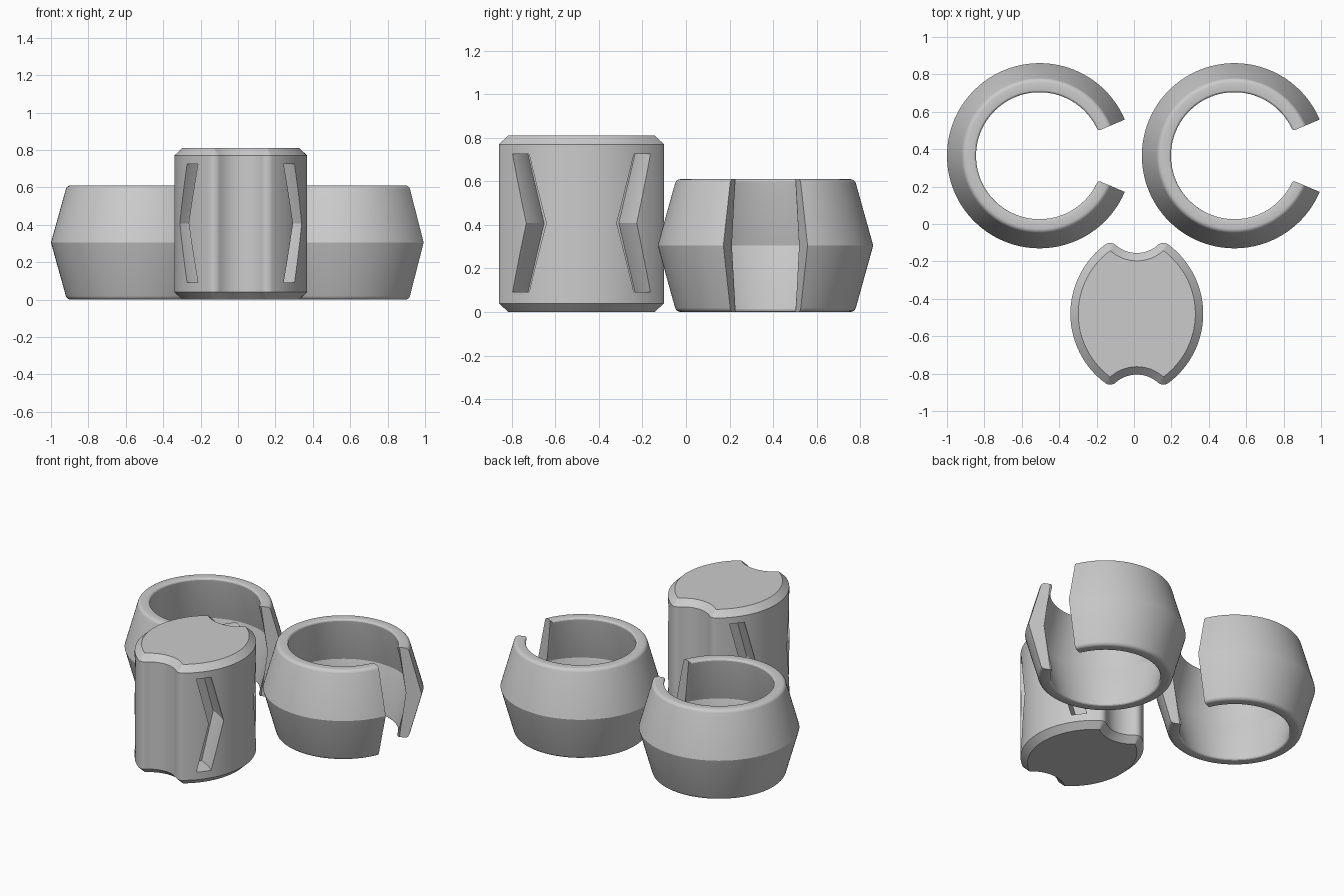
import bpy, bmesh
from math import sin, cos, pi, atan2, hypot, radians, sqrt

cube = bpy.data.objects.get("Cube")
if cube:
    bpy.data.objects.remove(cube)

GREY = (0.6, 0.6, 0.6, 1)
mat = bpy.data.materials.new("light grey")
mat.use_nodes = True
mat.diffuse_color = GREY
mat.node_tree.nodes["Principled BSDF"].inputs["Base Color"].default_value = GREY


def make(name, bm, loc=(0, 0, 0)):
    bmesh.ops.recalc_face_normals(bm, faces=bm.faces)
    mesh = bpy.data.meshes.new(name)
    bm.to_mesh(mesh)
    bm.free()
    mesh.materials.append(mat)
    ob = bpy.data.objects.new(name, mesh)
    ob.location = loc
    bpy.context.collection.objects.link(ob)
    return ob


def loft(bm, rows, closed):
    """Skin rows of points; each row is a closed loop."""
    loops = [[bm.verts.new(p) for p in row] for row in rows]
    for a, b in zip(loops, loops[1:]):
        n = len(a)
        for i in range(n):
            j = (i + 1) % n
            bm.faces.new((a[i], a[j], b[j], b[i]))
    if closed:
        bm.faces.new(loops[0][::-1])
        bm.faces.new(loops[-1])
    return loops


def arc(cx, cy, r, a, b, n):
    return [(cx + r * cos(a + (b - a) * i / n), cy + r * sin(a + (b - a) * i / n))
            for i in range(n + 1)]


def smooth(ob):
    bpy.ops.object.select_all(action='DESELECT')
    ob.select_set(True)
    bpy.context.view_layer.objects.active = ob
    bpy.ops.object.shade_smooth_by_angle(angle=radians(25))


def wall_section(half, clear=0):
    """Chevron wall cross-section as (radius, height about the middle)."""
    i, o = -clear, clear
    return [(0.335 + i, -half), (0.41 + o, -half), (0.495 + o, 0),
            (0.41 + o, half), (0.335 + i, half), (0.415 + i, 0)]


# Open clip rings with rounded rims and rounded inner gap edges
GAP = radians(23)


def clip_ring(name, x):
    bm = bmesh.new()
    n = 96
    angles = [GAP + (2 * pi - 2 * GAP) * k / n for k in range(n + 1)]
    rows = [[(r * cos(a), r * sin(a), z + 0.305) for r, z in wall_section(0.305)]
            for a in angles]
    loops = loft(bm, rows, True)
    rims = [(a[i], b[i]) for a, b in zip(loops, loops[1:]) for i in (0, 1, 3, 4)]
    ends = [(l[i], l[j]) for l in (loops[0], loops[-1]) for i, j in ((4, 5), (5, 0))]
    edges = [bm.edges.get(pair) for pair in rims + ends]
    bmesh.ops.bevel(bm, geom=edges, offset=0.028, segments=4, profile=0.5,
                    affect='EDGES', clamp_overlap=True)
    smooth(make(name, bm, (x, 0.365, 0)))


clip_ring("right_clip_ring", -0.505)
clip_ring("left_clip_ring", 0.537)

# Connector body: two bowed sides, scalloped ends, rounded horns
SIDE_X, SIDE_R = -0.106, 0.461
NOTCH_Y, NOTCH_R, HORN_R = 0.495, 0.17, 0.045


def body_outline(inset):
    # horn centre lies where the offset side and notch circles cross
    r1, r2 = SIDE_R - HORN_R, NOTCH_R + HORN_R
    d = hypot(SIDE_X, NOTCH_Y)
    t = (r1 * r1 - r2 * r2 + d * d) / (2 * d)
    h = sqrt(r1 * r1 - t * t)
    ux, uy = -SIDE_X / d, NOTCH_Y / d
    hx, hy = SIDE_X + t * ux + h * uy, t * uy - h * ux
    a1 = atan2(hy, hx - SIDE_X)
    a2 = atan2(NOTCH_Y - hy, -hx)
    q = arc(SIDE_X, 0, SIDE_R - inset, 0, a1, 20)
    q += arc(hx, hy, HORN_R - inset, a1, a2, 8)[1:]
    q += arc(0, NOTCH_Y, NOTCH_R + inset, a2 - pi, -pi / 2, 10)[1:]
    top = q + [(-x, y) for x, y in q[-2::-1]]
    return top + [(x, -y) for x, y in top[-2:0:-1]]


bm = bmesh.new()
loft(bm, [[(x, y, z) for x, y in body_outline(inset)]
          for z, inset in ((0, 0.042), (0.04, 0), (0.77, 0), (0.81, 0.042))], True)
body = make("connector_body", bm, (0.015, -0.48, 0))

# Four curved chevron slots that receive the ring ends
bm = bmesh.new()
for sx in (-1, 1):
    for sy in (-1, 1):
        rows = []
        for k in range(17):
            a = radians(22 + 53 * k / 16)
            rows.append([(sx * r * sin(a), sy * (0.547 - r * cos(a)), z + 0.408)
                         for r, z in wall_section(0.317, 0.01)])
        loft(bm, rows, True)
cutter = make("slot_cutter", bm, body.location)
cutter.hide_render = True

mod = body.modifiers.new("slots", 'BOOLEAN')
mod.operation, mod.solver, mod.object = 'DIFFERENCE', 'EXACT', cutter
bpy.context.view_layer.objects.active = body
bpy.ops.object.modifier_apply(modifier=mod.name)
bpy.data.objects.remove(cutter)
smooth(body)
